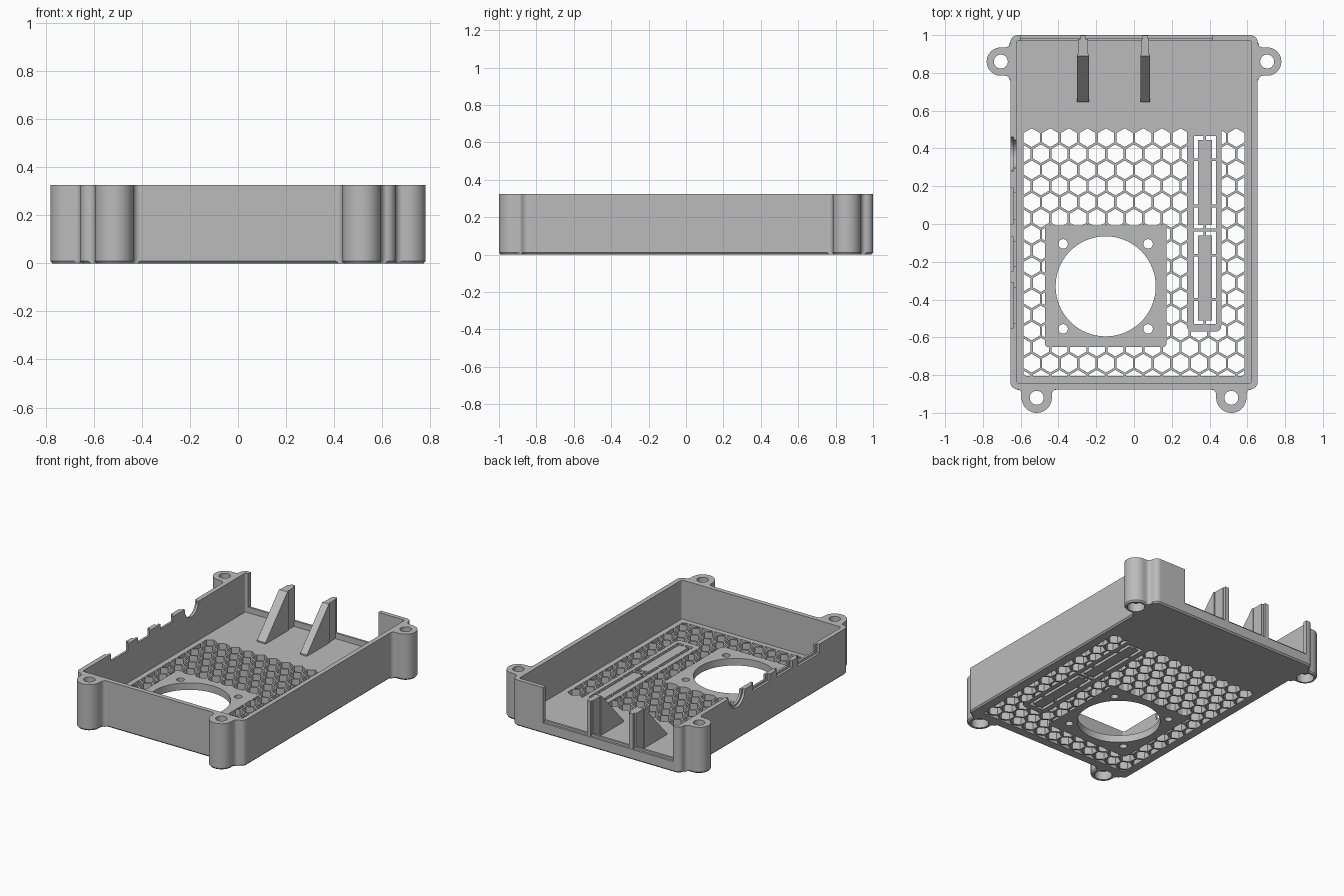
import bpy, bmesh, math
from math import sin, cos, pi

cube = bpy.data.objects.get("Cube")
if cube:
    bpy.data.objects.remove(cube, do_unlink=True)

grey = bpy.data.materials.new("plastic_grey")
grey.use_nodes = True
grey.diffuse_color = (0.5, 0.5, 0.5, 1)
grey.node_tree.nodes["Principled BSDF"].inputs["Base Color"].default_value = (0.5, 0.5, 0.5, 1)

H, FLOOR, LOW = 0.325, 0.05, 0.09      # rim height, floor thickness, low back wall


# ---------- helpers ----------
def loft(bm, layers):
    """Closed solid through (outline, z) layers, outlines counter-clockwise."""
    rings = [[bm.verts.new((x, y, z)) for x, y in pts] for pts, z in layers]
    bm.faces.new(rings[0][::-1])
    bm.faces.new(rings[-1])
    for a, b in zip(rings, rings[1:]):
        n = len(a)
        for i in range(n):
            j = (i + 1) % n
            bm.faces.new((a[i], a[j], b[j], b[i]))


def prism(bm, pts, z0, z1):
    loft(bm, [(pts, z0), (pts, z1)])


def box(bm, x0, x1, y0, y1, z0, z1):
    prism(bm, [(x0, y0), (x1, y0), (x1, y1), (x0, y1)], z0, z1)


def arc(cx, cy, r, a0, a1, n=8):
    return [(cx + r * cos(a0 + (a1 - a0) * i / n), cy + r * sin(a0 + (a1 - a0) * i / n))
            for i in range(n + 1)]


def circle(cx, cy, r, n=32):
    return arc(cx, cy, r, 0, 2 * pi, n)[:-1]


def round_rect(x0, x1, y0, y1, r):
    corners = [(x1 - r, y0 + r), (x1 - r, y1 - r), (x0 + r, y1 - r), (x0 + r, y0 + r)]
    pts = []
    for i, (cx, cy) in enumerate(corners):
        pts += arc(cx, cy, r, (i - 1) * pi / 2, i * pi / 2)
    return pts


def make(name, bm):
    bmesh.ops.recalc_face_normals(bm, faces=bm.faces)
    me = bpy.data.meshes.new(name)
    bm.to_mesh(me)
    bm.free()
    me.materials.append(grey)
    ob = bpy.data.objects.new(name, me)
    bpy.context.collection.objects.link(ob)
    return ob


def combine(ob, bm, op):
    """Apply an exact boolean with a temporary solid."""
    tool = make("tool", bm)
    tool.hide_render = True
    mod = ob.modifiers.new("cut", "BOOLEAN")
    mod.operation, mod.solver, mod.object = op, "EXACT", tool
    old = ob.data
    dg = bpy.context.evaluated_depsgraph_get()
    ob.data = bpy.data.meshes.new_from_object(ob.evaluated_get(dg))
    ob.modifiers.clear()
    bpy.data.meshes.remove(old)
    bpy.data.objects.remove(tool, do_unlink=True)


# ---------- tray shell ----------
bm = bmesh.new()
c = 0.01
loft(bm, [(round_rect(-0.655 + c, 0.655 - c, -0.875 + c, 1 - c, 0.03), 0),
          (round_rect(-0.655, 0.655, -0.875, 1, 0.04), c),
          (round_rect(-0.655, 0.655, -0.875, 1, 0.04), H)])
case = make("case_tray", bm)


# ---------- screw lugs with fillets ----------
def lug_outline(cx, cy, r, gap, turn):
    f, wall = 0.028, -gap
    side = arc(wall + f, r + f, f, -pi / 2, -pi, 6)
    pts = [(x, -y) for x, y in side[::-1]]
    pts += arc(0, 0, r, -pi / 2, pi / 2, 24) + side
    pts += [(wall - 0.02, r + f), (wall - 0.02, -r - f)]
    return [(cx + x * cos(turn) - y * sin(turn), cy + x * sin(turn) + y * cos(turn))
            for x, y in pts]


lugs = [(0.705, 0.86, 0.075, 0.05, 0), (-0.705, 0.86, 0.075, 0.05, pi),
        (0.515, -0.92, 0.08, 0.045, -pi / 2), (-0.515, -0.92, 0.08, 0.045, -pi / 2)]
for cx, cy, r, gap, turn in lugs:
    bm = bmesh.new()
    pts = lug_outline(cx, cy, r, gap, turn)
    small = [(cx + (x - cx) * 0.9, cy + (y - cy) * 0.9) for x, y in pts]
    loft(bm, [(small, 0), (pts, c), (pts, H)])
    combine(case, bm, "UNION")

# through holes, wider at the underside
bm = bmesh.new()
for cx, cy, *_ in lugs:
    wide, thin = circle(cx, cy, 0.056), circle(cx, cy, 0.037)
    loft(bm, [(wide, -0.1), (wide, 0.06), (thin, 0.061), (thin, 0.5)])
combine(case, bm, "DIFFERENCE")

# ---------- cavity and open back ----------
bm = bmesh.new()
prism(bm, round_rect(-0.622, 0.622, -0.842, 0.97, 0.01), FLOOR, 0.5)
combine(case, bm, "DIFFERENCE")
for y0, z0 in ((0.95, LOW), (0.985, LOW - 0.015)):
    bm = bmesh.new()
    box(bm, -0.6, 0.415, y0, 1.1, z0, 0.5)
    combine(case, bm, "DIFFERENCE")

# ---------- connector notches in the side wall ----------
for y0, y1, depth in ((0.0, 0.19, 0.05), (-0.25, -0.07, 0.05), (-0.55, -0.31, 0.065)):
    for inset, x1 in ((0, -0.638), (0.025, -0.6)):
        bm = bmesh.new()
        box(bm, -0.7, x1, y0 + inset, y1 - inset, H - depth + inset * 0.6, 0.5)
        combine(case, bm, "DIFFERENCE")
for r, x1 in ((0.09, -0.638), (0.075, -0.6)):
    bm = bmesh.new()
    prism(bm, circle(0, 0, r), -0.7, x1)
    for v in bm.verts:                       # lay the cylinder along x
        v.co = (v.co.z, v.co.x + 0.37, v.co.y + H - 0.005)
    combine(case, bm, "DIFFERENCE")

# ---------- honeycomb vent ----------
FX, FY, FH = -0.15, -0.33, 0.322             # fan plate centre and half size
pitch = 0.0985
bm = bmesh.new()
for row in range(-10, 8):
    for col in range(-7, 8):
        x = (col + 0.5 * (row % 2)) * pitch
        y = -0.14 + row * pitch * 0.866
        hexagon = [(x + 0.0495 * sin(-k * pi / 3), y + 0.0495 * cos(k * pi / 3)) for k in range(6)]
        prism(bm, hexagon, -0.1, 0.12)
holes = make("vent_holes", bm)
bm = bmesh.new()
prism(bm, round_rect(-0.585, 0.585, -0.805, 0.52, 0.02), -0.09, 0.11)
combine(holes, bm, "INTERSECT")
for rect in ((FX - FH, FX + FH, FY - FH, FY + FH, 0.02), (0.28, 0.462, -0.57, 0.7, 0.03)):
    bm = bmesh.new()
    prism(bm, round_rect(*rect), -0.2, 0.2)
    combine(holes, bm, "DIFFERENCE")
bm = bmesh.new()
bm.from_mesh(holes.data)
bpy.data.objects.remove(holes, do_unlink=True)
combine(case, bm, "DIFFERENCE")

# ---------- fan opening and its screw holes ----------
bm = bmesh.new()
prism(bm, circle(FX, FY, 0.265, 64), -0.1, 0.12)
for sx in (-1, 1):
    for sy in (-1, 1):
        prism(bm, circle(FX + sx * 0.225, FY + sy * 0.225, 0.025, 20), -0.1, 0.12)
combine(case, bm, "DIFFERENCE")

# ---------- slots around the two break-out strips ----------
bm = bmesh.new()
b = 0.007                                    # half width of the holding bridges
for bottom, top, bridges in ((-0.025, 0.465, (0.095, 0.34)), (-0.53, -0.04, (-0.4, -0.165))):
    stops = [bottom, *bridges, top]
    for i in range(3):
        y0 = stops[i] + (b if i else 0)
        y1 = stops[i + 1] - (b if i < 2 else 0)
        for s in (-1, 1):
            # side slot, with a hooked end on the first and last piece
            xo, xi, xc = 0.375 + s * 0.058, 0.375 + s * 0.037, 0.375 + s * b
            pts = [(xo, y0), (xo, y1), (xi, y1), (xi, y0)]
            if i == 0:
                pts = [(xo, y0), (xo, y1), (xi, y1), (xi, y0 + 0.02), (xc, y0 + 0.02), (xc, y0)]
            elif i == 2:
                pts = [(xo, y0), (xo, y1), (xc, y1), (xc, y1 - 0.02), (xi, y1 - 0.02), (xi, y0)]
            prism(bm, pts if s > 0 else pts[::-1], -0.1, 0.12)
combine(case, bm, "DIFFERENCE")


# ---------- triangular back braces ----------
def slab(bm, x0, x1, profile):
    """Extrude a (y, z) profile along x."""
    a = [bm.verts.new((x0, y, z)) for y, z in profile]
    d = [bm.verts.new((x1, y, z)) for y, z in profile]
    bm.faces.new(a)
    bm.faces.new(d[::-1])
    for i in range(len(a)):
        j = (i + 1) % len(a)
        bm.faces.new((a[i], d[i], d[j], a[j]))


braces = []
for name, x, w in (("brace_right", -0.27, 0.033), ("brace_left", 0.06, 0.026)):
    bm = bmesh.new()
    slab(bm, x - w, x + w, [(0.645, 0.03), (0.645, 0.06), (0.89, H), (0.9, H), (0.9, 0.03)])
    brace = make(name, bm)
    bm = bmesh.new()
    box(bm, x - w + 0.006, x + w - 0.006, 0.89, 0.98, 0.03, H)
    combine(brace, bm, "UNION")
    bm = bmesh.new()
    box(bm, x - 0.014, x + 0.014, 0.97, 0.998, 0.03, H)
    combine(brace, bm, "UNION")
    braces.append(brace)

# ---------- shading ----------
for ob in [case] + braces:
    bpy.ops.object.select_all(action="DESELECT")
    ob.select_set(True)
    bpy.context.view_layer.objects.active = ob
    bpy.ops.object.shade_smooth_by_angle(angle=math.radians(25))
    ob.modifiers.new("flat_walls", "WEIGHTED_NORMAL").keep_sharp = True
